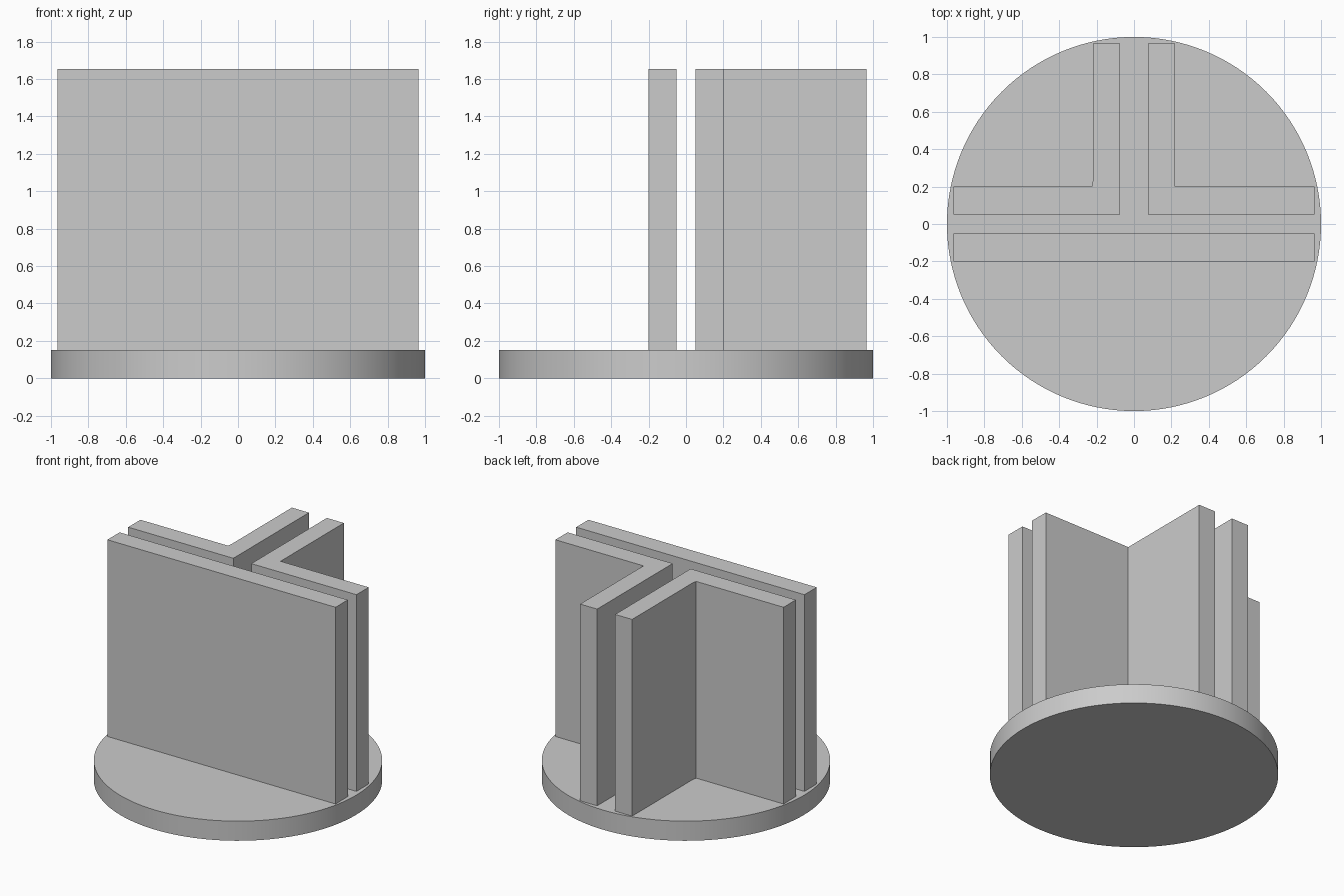
import bpy
import bmesh

cube = bpy.data.objects.get("Cube")
if cube:
    bpy.data.objects.remove(cube, do_unlink=True)

grey = bpy.data.materials.new("light_grey")
grey.use_nodes = True
colour = (0.6, 0.6, 0.6, 1)
grey.diffuse_color = colour
grey.node_tree.nodes["Principled BSDF"].inputs["Base Color"].default_value = colour

BASE_TOP, WALL_TOP = 0.15, 1.655
END = 0.966             # reach of every wall from the centre
NEAR, FAR = 0.052, 0.2  # the two faces of the walls along x
SIDE_IN, SIDE_OUT = 0.076, 0.22


def extrude_outline(name, outline):
    """Raise a floor-plan outline from the base to the wall top."""
    bm = bmesh.new()
    face = bm.faces.new([bm.verts.new((x, y, BASE_TOP)) for x, y in outline])
    raised = bmesh.ops.extrude_face_region(bm, geom=[face])["geom"]
    verts = [v for v in raised if isinstance(v, bmesh.types.BMVert)]
    bmesh.ops.translate(bm, verts=verts, vec=(0, 0, WALL_TOP - BASE_TOP))
    bmesh.ops.recalc_face_normals(bm, faces=bm.faces)
    mesh = bpy.data.meshes.new(name)
    bm.to_mesh(mesh)
    bm.free()
    mesh.materials.append(grey)
    obj = bpy.data.objects.new(name, mesh)
    bpy.context.collection.objects.link(obj)
    return obj


# Round base
bpy.ops.mesh.primitive_cylinder_add(vertices=128, radius=1, depth=BASE_TOP,
                                    location=(0, 0, BASE_TOP / 2))
base = bpy.context.object
base.name = "round_base"
base.data.materials.append(grey)
bpy.ops.object.shade_smooth_by_angle()

# Straight wall across the front
extrude_outline("front_wall", [(-END, -FAR), (END, -FAR), (END, -NEAR), (-END, -NEAR)])

# Two L-shaped walls behind it; the -x one has a slightly flared inner corner
for name, side in (("left_corner_wall", 1), ("right_corner_wall", -1)):
    corner = [(SIDE_OUT, FAR)]
    if side < 0:
        corner = [(SIDE_OUT + 0.006, FAR), (SIDE_OUT, FAR + 0.03)]
    outline = [(SIDE_IN, NEAR), (END, NEAR), (END, FAR), *corner,
               (SIDE_OUT, END), (SIDE_IN, END)]
    extrude_outline(name, [(side * x, y) for x, y in outline])
